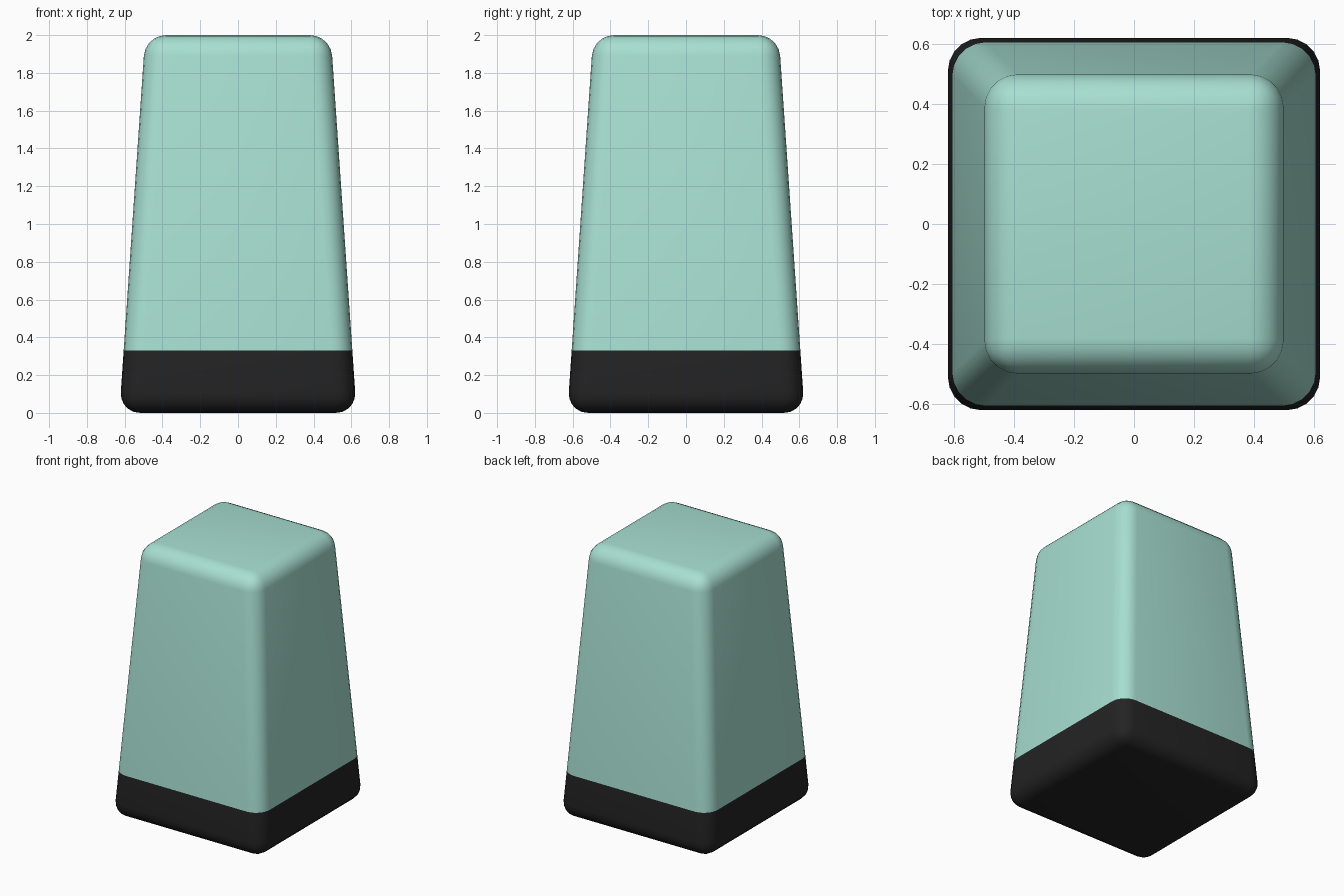
import bpy, bmesh

if "Cube" in bpy.data.objects:
    bpy.data.objects.remove(bpy.data.objects["Cube"])

SPLIT = 0.33          # height where the dark base meets the body
BOTTOM, TOP, HEIGHT = 0.628, 0.491, 2.0


def material(name, rgb):
    m = bpy.data.materials.new(name)
    m.diffuse_color = (*rgb, 1)
    m.use_nodes = True
    m.node_tree.nodes["Principled BSDF"].inputs["Base Color"].default_value = m.diffuse_color
    return m


def rounded_taper(name, mat, keep_above):
    """Rounded tapered block, trimmed to one side of the split height."""
    bm = bmesh.new()
    bmesh.ops.create_cube(bm, size=2)
    for v in bm.verts:
        half = TOP if v.co.z > 0 else BOTTOM
        v.co.x *= half
        v.co.y *= half
        v.co.z = HEIGHT if v.co.z > 0 else 0
    bmesh.ops.bevel(bm, geom=bm.edges[:], offset=0.11, offset_type='OFFSET',
                    segments=5, profile=0.5, affect='EDGES', clamp_overlap=True)
    bmesh.ops.bisect_plane(bm, geom=bm.verts[:] + bm.edges[:] + bm.faces[:],
                           plane_co=(0, 0, SPLIT), plane_no=(0, 0, 1),
                           clear_inner=keep_above, clear_outer=not keep_above)
    bmesh.ops.recalc_face_normals(bm, faces=bm.faces[:])
    # an open shell can be recalculated inside out, so check a side face
    side = max(bm.faces, key=lambda f: f.calc_center_median().x)
    if side.normal.x < 0:
        bmesh.ops.reverse_faces(bm, faces=bm.faces[:])
    for f in bm.faces:
        f.smooth = True
    me = bpy.data.meshes.new(name)
    bm.to_mesh(me)
    bm.free()
    me.materials.append(mat)
    ob = bpy.data.objects.new(name, me)
    bpy.context.collection.objects.link(ob)
    return ob


# Mint body and dark base share one continuous rounded form
rounded_taper("body", material("mint", (0.39, 0.74, 0.64)), True)
rounded_taper("base", material("charcoal", (0.017, 0.017, 0.017)), False)
